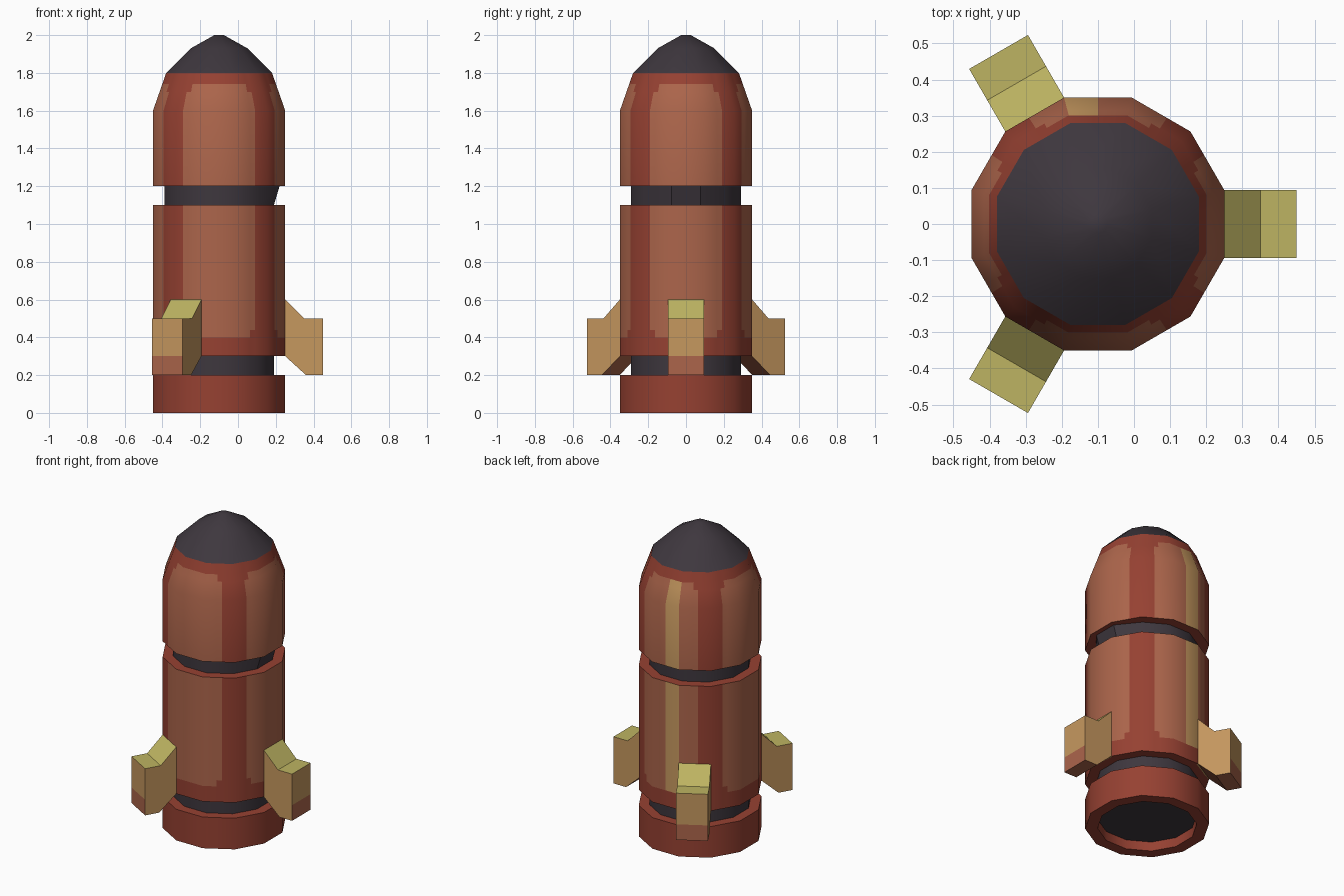
import bpy, bmesh, math

if "Cube" in bpy.data.objects:
    bpy.data.objects.remove(bpy.data.objects["Cube"])

CX = -0.10  # hull axis is offset so that the whole model is centred


def material(name, rgb):
    m = bpy.data.materials.new(name)
    lin = [(c / 255 / 12.92) if c < 10 else ((c / 255 + 0.055) / 1.055) ** 2.4 for c in rgb]
    m.diffuse_color = (*lin, 1)
    m.use_nodes = True
    m.node_tree.nodes["Principled BSDF"].inputs["Base Color"].default_value = m.diffuse_color
    return m


MATS = [material("red", (150, 65, 50)), material("brown", (172, 101, 75)),
        material("tan", (198, 152, 95)), material("yellow", (190, 180, 98)),
        material("dark", (62, 55, 62))]
RED, BROWN, TAN, YELLOW, DARK = range(5)


def finish(name, bm, fix_normals=True):
    if fix_normals:
        bmesh.ops.recalc_face_normals(bm, faces=bm.faces)
    me = bpy.data.meshes.new(name)
    bm.to_mesh(me)
    bm.free()
    for m in MATS:
        me.materials.append(m)
    ob = bpy.data.objects.new(name, me)
    bpy.context.collection.objects.link(ob)
    bpy.ops.object.select_all(action='DESELECT')
    ob.select_set(True)
    bpy.context.view_layer.objects.active = ob
    bpy.ops.object.shade_smooth_by_angle(angle=math.radians(35))
    return ob


CORNERS = [15 + 30 * k for k in range(12)]
# extra columns at the edges of the painted panels
PANELS = sorted(CORNERS + [90] + [q + d for q in (0, 90, 180, 270)
                                  for d in (28, 33, 57, 62)])


def loft(name, profile, rule, angles=CORNERS, cap_start=False, cap_end=False, bulge=None):
    """Twelve-sided loft of (apothem, z); rule(angle, z, radius) picks the colour."""
    bm = bmesh.new()
    rings = []
    for i, (r, z) in enumerate(profile):
        ring = []
        for a in angles:
            off = (a + 15) % 30 - 15
            rad = r / math.cos(math.radians(off))
            x = CX + rad * math.cos(math.radians(a))
            if bulge == i and x > CX + r * 0.95:
                x += 0.03
            ring.append(bm.verts.new((x, rad * math.sin(math.radians(a)), z)))
        rings.append(ring)
    n = len(angles)
    for i in range(len(rings) - 1):
        for j in range(n):
            k = (j + 1) % n
            f = bm.faces.new((rings[i][j], rings[i][k], rings[i + 1][k], rings[i + 1][j]))
            a1 = angles[k] + (360 if k == 0 else 0)
            f.material_index = rule((angles[j] + a1) / 2,
                                    (profile[i][1] + profile[i + 1][1]) / 2,
                                    (profile[i][0] + profile[i + 1][0]) / 2)
    for on, ring, z in ((cap_start, rings[0], profile[0][1]), (cap_end, rings[-1], profile[-1][1])):
        if on:
            bm.faces.new(ring if ring is rings[-1] else ring[::-1]).material_index = DARK
    return finish(name, bm, fix_normals=False)


def panel_rule(lo, mid, hi):
    """Brown panels on the four axes, red diagonals, one tan stripe at the back."""
    def rule(a, z, r):
        off = abs((a + 45) % 90 - 45)
        narrow = z < lo or z > hi
        if z < mid[0] or z > mid[1] or off > (28 if narrow else 33):
            return RED
        return TAN if 90 < a < 105 else BROWN
    return rule


def plain(c):
    return lambda a, z, r: c


# Base ring with recessed dark nozzle floor
loft("base_ring", [(0.28, 0.06), (0.28, 0.0), (0.35, 0.0), (0.35, 0.2), (0.28, 0.2)],
     plain(RED), cap_start=True)
# Dark grooves
loft("lower_groove", [(0.29, 0.19), (0.29, 0.31)], plain(DARK))
loft("upper_groove", [(0.29, 1.1), (0.29, 1.2)], plain(DARK), bulge=1)
# Hull sections
loft("lower_hull", [(0.28, 0.3), (0.35, 0.3), (0.35, 0.4), (0.35, 0.44), (0.35, 1.1), (0.28, 1.1)],
     panel_rule(0.44, (0.4, 1.09), 2), PANELS)
loft("upper_hull", [(0.28, 1.2), (0.35, 1.2), (0.35, 1.6), (0.315, 1.7), (0.301, 1.74), (0.28, 1.8)],
     panel_rule(0, (1.21, 1.74), 1.7), PANELS)
# Nose cone
loft("nose_cone", [(0.28, 1.8), (0.15, 1.93), (0.025, 2.0)], plain(DARK), cap_end=True)

# Three fins: radial profile given a width, cut at the lower colour border
FIN = [(0.34, 0.6), (0.35, 0.6), (0.45, 0.5), (0.55, 0.5), (0.55, 0.2), (0.46, 0.2), (0.35, 0.3), (0.34, 0.3)]
for i in range(3):
    bm = bmesh.new()
    t = math.radians(120 * i)
    sides = [[bm.verts.new((r, w, z)) for r, z in FIN] for w in (-0.094, 0.094)]
    for s in sides:
        bm.faces.new(s)
    for j in range(len(FIN)):
        k = (j + 1) % len(FIN)
        bm.faces.new((sides[0][j], sides[0][k], sides[1][k], sides[1][j]))
    bmesh.ops.bisect_plane(bm, geom=bm.verts[:] + bm.edges[:] + bm.faces[:],
                           plane_co=(0, 0, 0.3), plane_no=(0, 0, 1), dist=1e-5)
    bmesh.ops.recalc_face_normals(bm, faces=bm.faces)
    for f in bm.faces:
        if f.normal.z > 0.4:
            f.material_index = YELLOW
        else:
            f.material_index = TAN if f.calc_center_median().z > 0.3 else BROWN
    for v in bm.verts:
        x, y = v.co.x, v.co.y
        v.co.x = CX + x * math.cos(t) - y * math.sin(t)
        v.co.y = x * math.sin(t) + y * math.cos(t)
    finish(f"fin_{i + 1}", bm)
